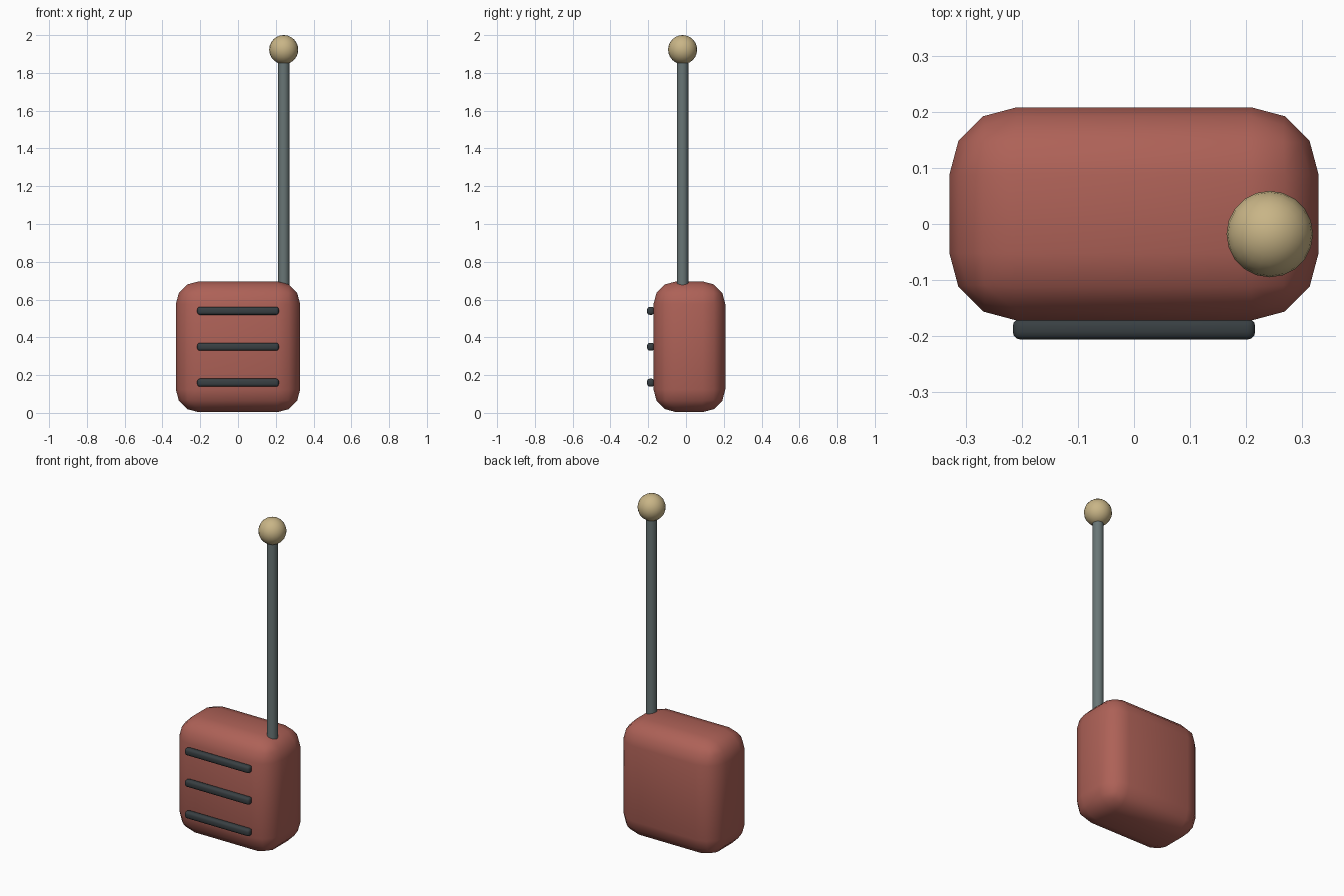
import bpy
from math import radians

if "Cube" in bpy.data.objects:
    bpy.data.objects.remove(bpy.data.objects["Cube"])


def material(name, rgb):
    m = bpy.data.materials.new(name)
    m.diffuse_color = (*rgb, 1)
    m.use_nodes = True
    m.node_tree.nodes["Principled BSDF"].inputs["Base Color"].default_value = m.diffuse_color
    return m


RED = material("red_case", (0.42, 0.12, 0.095))
STEEL = material("steel", (0.14, 0.18, 0.18))
DARK = material("dark_slat", (0.04, 0.05, 0.055))
BRASS = material("brass", (0.58, 0.46, 0.24))


def finish(name, mat):
    ob = bpy.context.object
    ob.name = name
    ob.data.materials.append(mat)
    bpy.ops.object.shade_smooth_by_angle(angle=radians(31))
    return ob


def rounded_box(name, loc, size, radius, mat):
    bpy.ops.mesh.primitive_cube_add(size=1, location=loc)
    ob = bpy.context.object
    ob.scale = size
    bpy.ops.object.transform_apply(location=False, rotation=False, scale=True)
    bevel = ob.modifiers.new("rounding", 'BEVEL')
    bevel.width = radius
    bevel.segments = 3
    bpy.ops.object.modifier_apply(modifier=bevel.name)
    return finish(name, mat)


# Case with generously rounded edges
rounded_box("case", (0, 0.018, 0.35), (0.658, 0.38, 0.692), 0.12, RED)

# Three grille slats on the front
for i in range(3):
    rounded_box(f"grille_slat_{i + 1}", (0, -0.187, 0.16 + 0.19 * i),
                (0.432, 0.038, 0.042), 0.014, DARK)

# Antenna rod
bpy.ops.mesh.primitive_cylinder_add(vertices=16, radius=0.03, depth=1.24,
                                    location=(0.242, -0.018, 1.29))
finish("antenna_rod", STEEL)

# Ball on the antenna tip
bpy.ops.mesh.primitive_uv_sphere_add(segments=20, ring_count=12, radius=0.077,
                                     location=(0.242, -0.018, 1.923))
finish("antenna_ball", BRASS)
